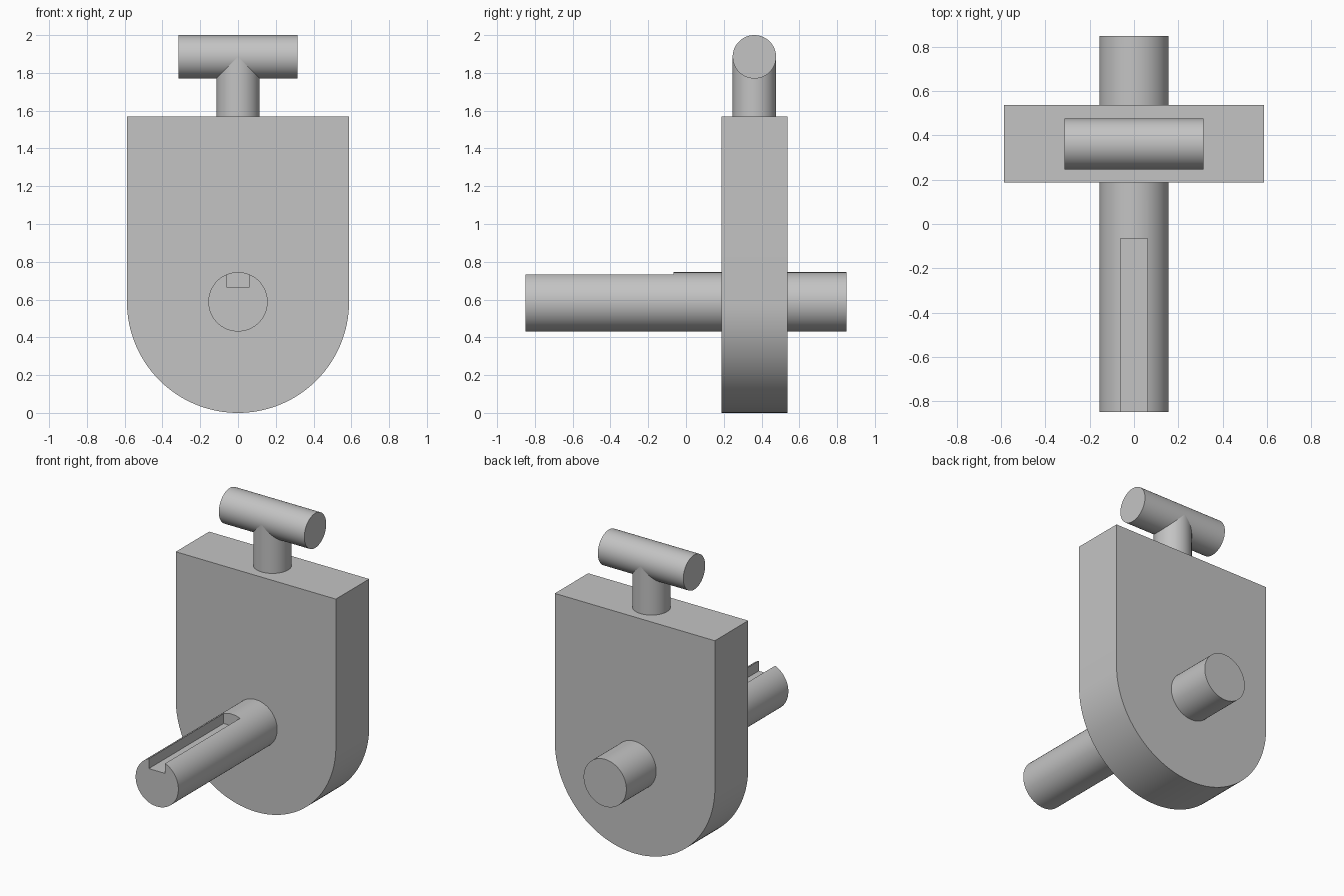
import bpy
import bmesh
import math
from mathutils import Matrix

if "Cube" in bpy.data.objects:
    bpy.data.objects.remove(bpy.data.objects["Cube"], do_unlink=True)

# Key sizes
PLATE_Y, PLATE_DEPTH, PLATE_TOP = 0.362, 0.35, 1.57
PLATE_R = 0.588
SHAFT_R, SHAFT_LEN = 0.157, 1.7
HANDLE_R, BAR_LEN = 0.115, 0.628
BAR_Z = 2 - HANDLE_R

grey = bpy.data.materials.new("plain grey")
grey.use_nodes = True
colour = (0.55, 0.55, 0.55, 1)
grey.diffuse_color = colour
grey.node_tree.nodes["Principled BSDF"].inputs["Base Color"].default_value = colour


def add_object(name, bm):
    mesh = bpy.data.meshes.new(name)
    bmesh.ops.recalc_face_normals(bm, faces=bm.faces)
    bm.to_mesh(mesh)
    bm.free()
    mesh.materials.append(grey)
    obj = bpy.data.objects.new(name, mesh)
    bpy.context.collection.objects.link(obj)
    return obj


def cylinder(name, radius, length, centre, axis="Z"):
    turn = {"X": Matrix.Rotation(math.pi / 2, 4, "Y"),
            "Y": Matrix.Rotation(math.pi / 2, 4, "X"),
            "Z": Matrix.Identity(4)}[axis]
    bm = bmesh.new()
    bmesh.ops.create_cone(bm, cap_ends=True, segments=96, radius1=radius, radius2=radius,
                          depth=length, matrix=Matrix.Translation(centre) @ turn)
    return add_object(name, bm)


def smooth(obj):
    bpy.ops.object.select_all(action="DESELECT")
    obj.select_set(True)
    bpy.context.view_layer.objects.active = obj
    bpy.ops.object.shade_smooth_by_angle(angle=math.radians(30))


# Plate: square top, half-round bottom
bm = bmesh.new()
front = PLATE_Y - PLATE_DEPTH / 2
steps = 64
outline = [(PLATE_R, PLATE_TOP), (-PLATE_R, PLATE_TOP)]
for i in range(steps + 1):
    a = math.pi + math.pi * i / steps
    outline.append((PLATE_R * math.cos(a), PLATE_R + PLATE_R * math.sin(a)))
face = bm.faces.new([bm.verts.new((x, front, z)) for x, z in outline])
sweep = bmesh.ops.extrude_face_region(bm, geom=[face], use_keep_orig=True)
moved = [v for v in sweep["geom"] if isinstance(v, bmesh.types.BMVert)]
bmesh.ops.translate(bm, verts=moved, vec=(0, PLATE_DEPTH, 0))
plate = add_object("plate", bm)

# Shaft through the plate, with an open keyway at its front end
shaft = cylinder("shaft", SHAFT_R, SHAFT_LEN, (0, 0, PLATE_R), "Y")
bm = bmesh.new()
key_floor, key_top, key_front, key_back = 0.667, 0.9, -1.0, -0.065
bmesh.ops.create_cube(bm, size=1)
bmesh.ops.scale(bm, verts=bm.verts, vec=(0.12, key_back - key_front, key_top - key_floor))
bmesh.ops.translate(bm, verts=bm.verts,
                    vec=(0, (key_front + key_back) / 2, (key_floor + key_top) / 2))
cutter = add_object("keyway_cutter", bm)
cutter.hide_render = True
cut = shaft.modifiers.new("keyway", "BOOLEAN")
cut.operation = "DIFFERENCE"
cut.solver = "EXACT"
cut.object = cutter
bpy.context.view_layer.objects.active = shaft
bpy.ops.object.modifier_apply(modifier=cut.name)
bpy.data.objects.remove(cutter, do_unlink=True)

# T handle: the stem ends on the axis of the crossbar
stem_base = PLATE_TOP - 0.02
stem = cylinder("handle_stem", HANDLE_R, BAR_Z - stem_base,
                (0, PLATE_Y, (BAR_Z + stem_base) / 2))
bar = cylinder("handle_crossbar", HANDLE_R, BAR_LEN, (0, PLATE_Y, BAR_Z), "X")

for part in (plate, shaft, stem, bar):
    smooth(part)
